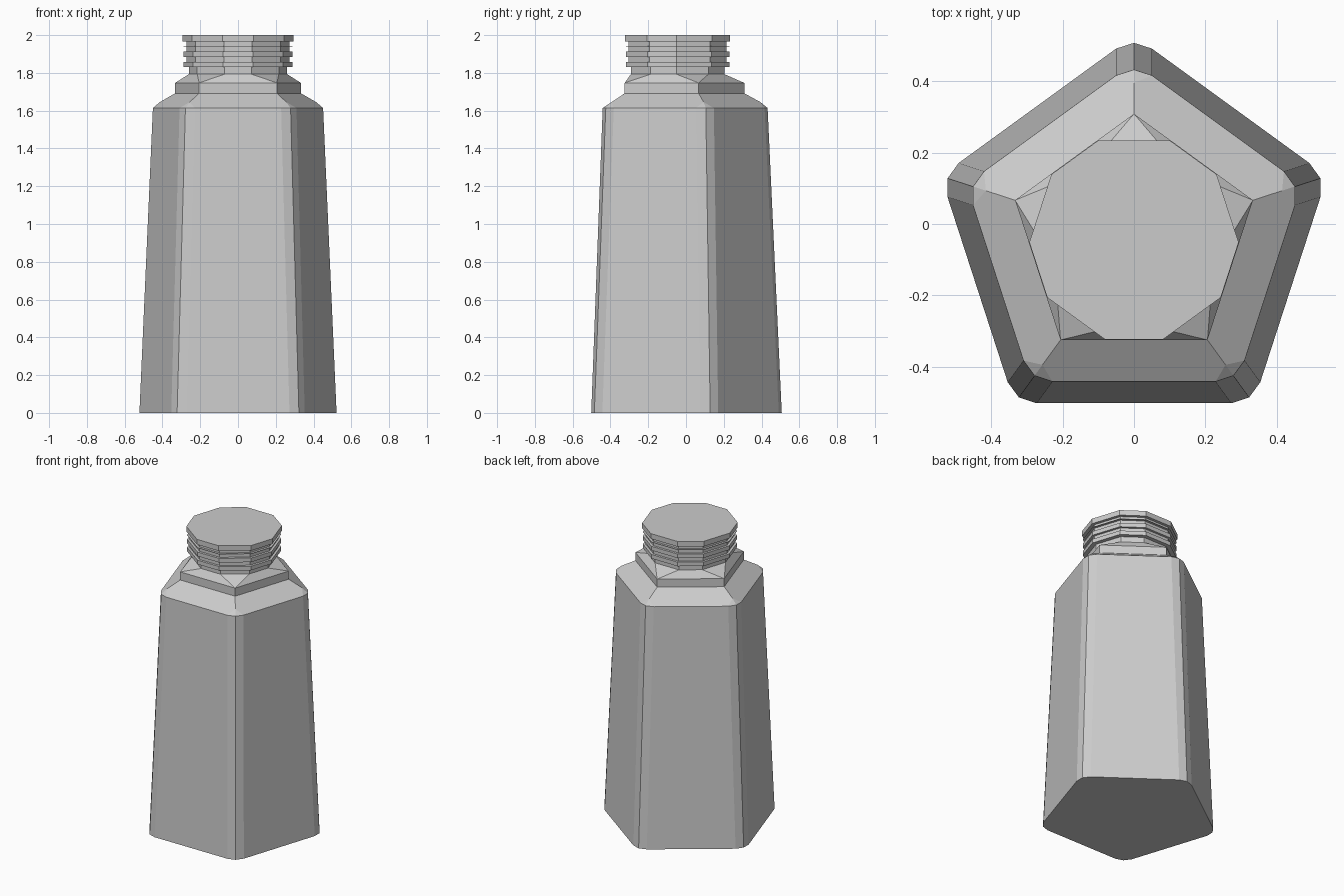
import bpy, bmesh
from math import sin, cos, pi

if "Cube" in bpy.data.objects:
    bpy.data.objects.remove(bpy.data.objects["Cube"])

CY = -0.0415                    # pentagon axis sits slightly forward of y = 0


def ring(bm, half, reach, tip, z):
    """Five corners, each made of two bevel points around a middle tip."""
    out = []
    for k in range(5):
        a = 2 * pi * k / 5
        for x, y in ((half, reach), (0, tip), (-half, reach)):
            out.append(bm.verts.new((x * cos(a) - y * sin(a),
                                     x * sin(a) + y * cos(a) + CY, z)))
    return out


def loft(name, sections):
    bm = bmesh.new()
    rings = [ring(bm, *s) for s in sections]
    for lo, hi in zip(rings, rings[1:]):
        for i in range(15):
            j = (i + 1) % 15
            bm.faces.new((lo[i], lo[j], hi[j], hi[i]))
    bm.faces.new(rings[0][::-1])
    bm.faces.new(rings[-1])
    # collapse sharp corners, then merge coplanar strips
    bmesh.ops.remove_doubles(bm, verts=bm.verts, dist=1e-4)
    bmesh.ops.dissolve_limit(bm, angle_limit=0.02, verts=bm.verts, edges=bm.edges)
    bmesh.ops.recalc_face_normals(bm, faces=bm.faces)
    me = bpy.data.meshes.new(name)
    bm.to_mesh(me)
    bm.free()
    ob = bpy.data.objects.new(name, me)
    bpy.context.collection.objects.link(ob)
    return ob


def sharp(r, z):                # plain pentagon
    return (0, r, r, z)


def neck(s, z):                 # pentagon with wide cut corners
    return (0.1 * s, 0.2755 * s, 0.2755 * s, z)


# tapered body with bevelled corners, then the sharp-edged shoulder
sections = [(0.05, 0.5325, 0.5485, 0), (0.05, 0.4575, 0.4735, 1.614),
            sharp(0.436, 1.645), sharp(0.35, 1.692), sharp(0.35, 1.747)]

# plain neck below the threads
sections += [neck(0.89, 1.793), neck(0.89, 1.83)]

# thread ridges and grooves, ending in the rim
for i in range(3):
    z = 1.83 + 0.055 * i
    sections += [neck(0.985, z), neck(0.985, z + 0.0275),
                 neck(0.93, z + 0.0275), neck(0.93, z + 0.055)]
sections[-1] = neck(0.93, 1.965)
sections[-2] = neck(0.93, 1.9675 - 0.025)
sections[-3] = neck(0.985, 1.9425)
sections += [neck(1.0, 1.965), neck(1.0, 2.0)]

loft("bottle", sections)
